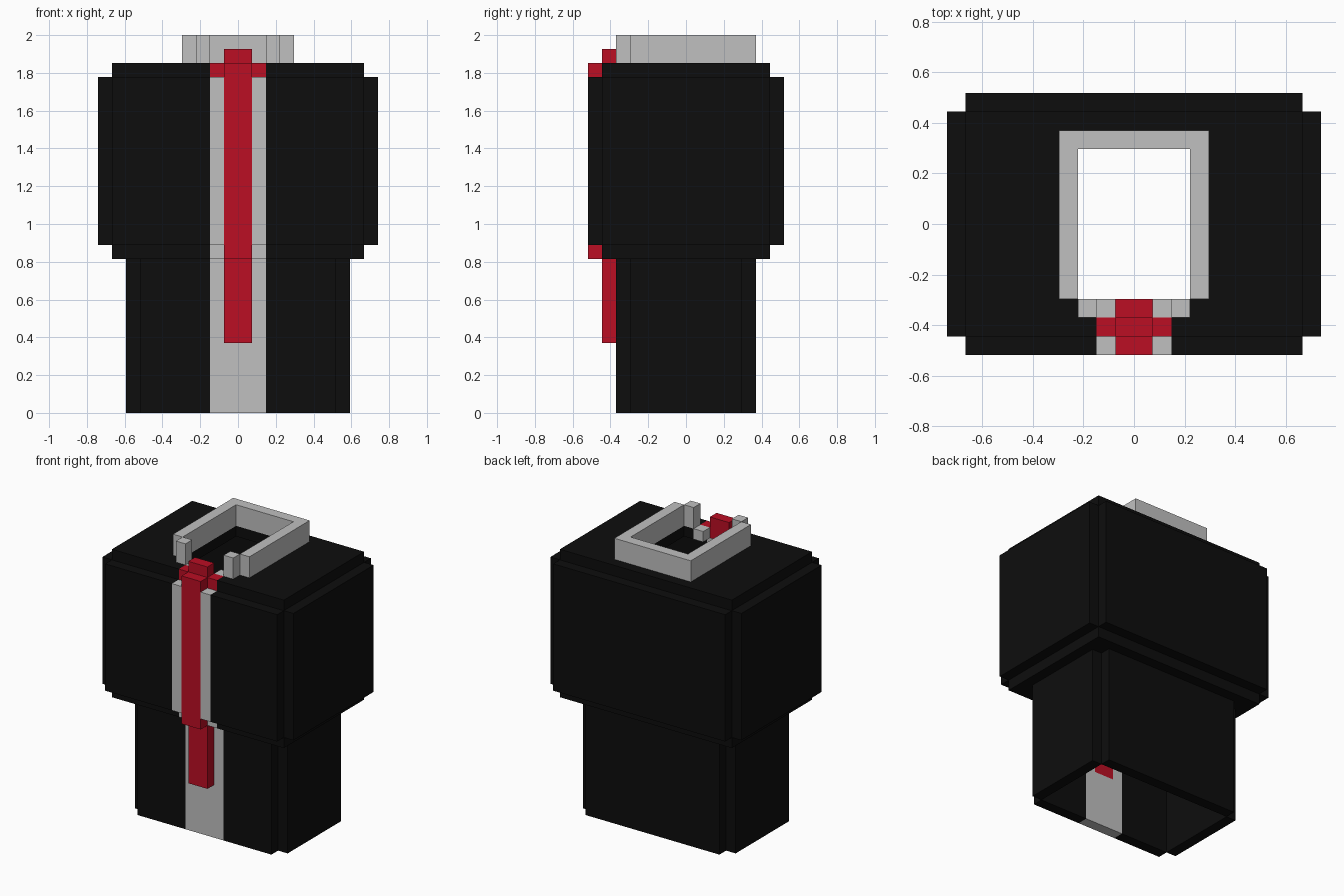
import bpy, bmesh
from mathutils import Vector

cube = bpy.data.objects.get("Cube")
if cube:
    bpy.data.objects.remove(cube, do_unlink=True)

U = 2 / 27  # size of one block


def make_material(name, rgb):
    mat = bpy.data.materials.new(name)
    mat.use_nodes = True
    color = (*rgb, 1)
    mat.diffuse_color = color
    bsdf = next(n for n in mat.node_tree.nodes if n.type == 'BSDF_PRINCIPLED')
    bsdf.inputs["Base Color"].default_value = color
    return mat


BLACK = make_material("suit_black", (0.004, 0.004, 0.004))
GREY = make_material("shirt_grey", (0.527, 0.527, 0.527))
RED = make_material("tie_red", (0.497, 0.0044, 0.0176))


def part(name, mat, *boxes):
    """One object from boxes (x0, x1, y0, y1, z0, z1) in block units.
    A box with x0 > 0 is mirrored to the other side."""
    bm = bmesh.new()
    for x0, x1, y0, y1, z0, z1 in boxes:
        spans = [(x0, x1), (-x1, -x0)] if x0 > 0 else [(x0, x1)]
        for a, b in spans:
            size = Vector((b - a, y1 - y0, z1 - z0)) * U
            centre = Vector((a + b, y0 + y1, z0 + z1)) * U / 2
            verts = bmesh.ops.create_cube(bm, size=1)["verts"]
            for v in verts:
                v.co = v.co * size + centre
    mesh = bpy.data.meshes.new(name)
    bm.to_mesh(mesh)
    bm.free()
    mesh.materials.append(mat)
    obj = bpy.data.objects.new(name, mesh)
    bpy.context.collection.objects.link(obj)


# Lower body: open shell one block thick with notched corners
part("lower_sides", BLACK, (7, 8, -4, 4, 0, 11))
part("lower_back", BLACK, (-7, 7, 4, 5, 0, 11))
part("lower_front", BLACK, (2, 7, -5, -4, 0, 11))
part("lower_shirt", GREY, (1, 2, -5, -4, 0, 11), (-1, 1, -5, -4, 0, 5))

# Ledge joining the lower body to the chest
part("chest_floor", BLACK, (7, 9, -6, 6, 11, 12), (-7, 7, 4, 6, 11, 12),
     (2, 7, -6, -4, 11, 12))
part("chest_floor_shirt", GREY, (1, 2, -6, -4, 11, 12))

# Chest walls
part("chest_sides", BLACK, (9, 10, -6, 6, 12, 24))
part("chest_back", BLACK, (-9, 9, 6, 7, 12, 24))
part("chest_front", BLACK, (2, 9, -7, -6, 12, 24))
part("chest_shirt", GREY, (1, 2, -7, -6, 12, 24))

# Shoulder plate around the neck hole
part("shoulders", BLACK, (3, 9, -6, 6, 24, 25), (-3, 3, 4, 6, 24, 25),
     (2, 3, -6, -4, 24, 25))
part("neck_shirt", GREY, (1, 2, -5, -4, 24, 25))

# Collar, open at the front
part("collar_sides", GREY, (3, 4, -4, 5, 25, 27))
part("collar_back", GREY, (-3, 3, 4, 5, 25, 27))
part("collar_points", GREY, (2, 3, -5, -4, 25, 27))

# Tie: hanging end, waist bend, long front, top bend and knot
part("tie_end", RED, (-1, 1, -6, -4, 5, 11))
part("tie_bend", RED, (-1, 1, -7, -4, 11, 12))
part("tie_front", RED, (-1, 1, -7, -6, 12, 25))
part("tie_band", RED, (-2, 2, -6, -5, 24, 25))
part("tie_knot", RED, (-1, 1, -6, -5, 25, 26))
